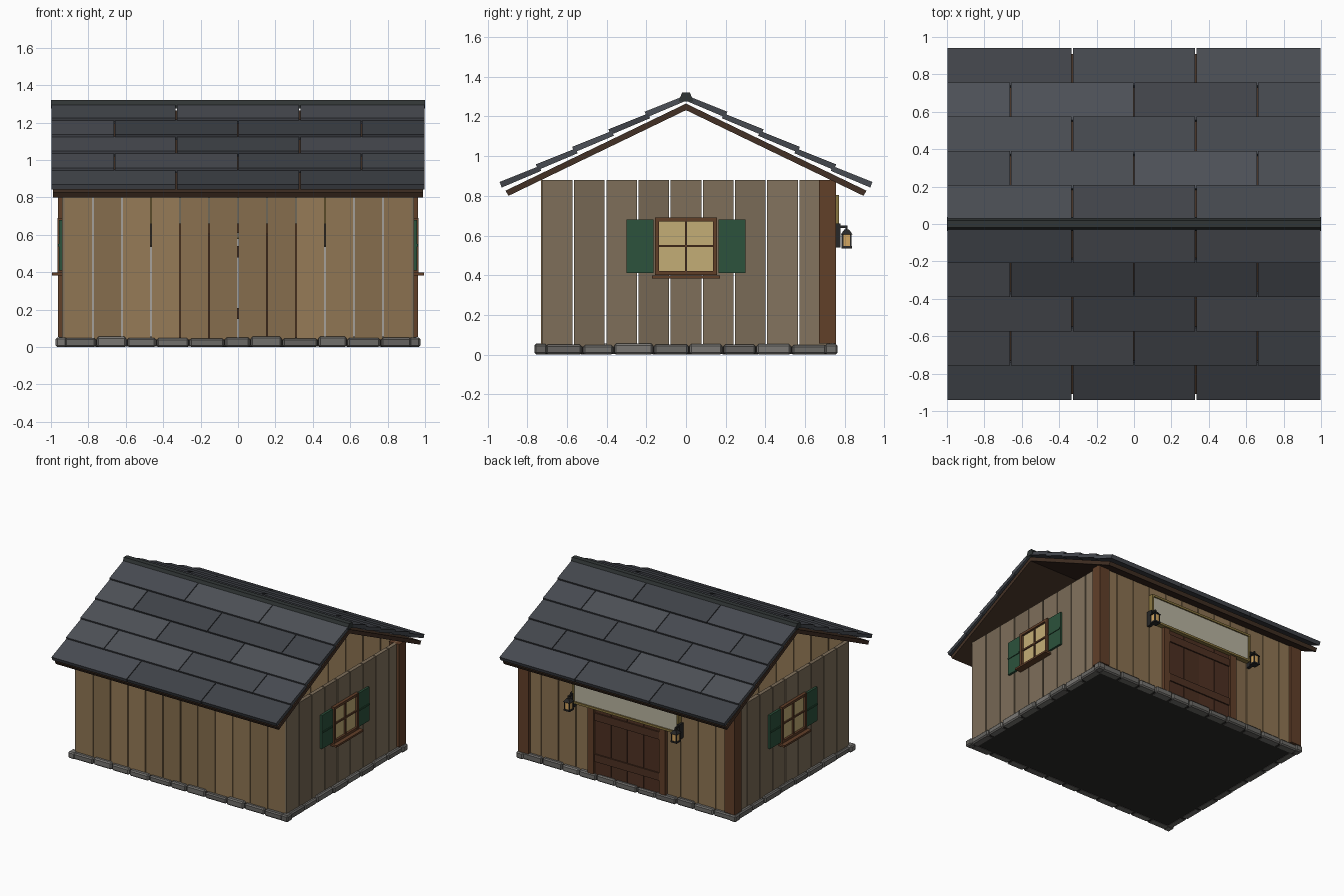
import bpy, bmesh, random
from mathutils import Vector

if "Cube" in bpy.data.objects:
    bpy.data.objects.remove(bpy.data.objects["Cube"])

random.seed(4)
mats = {}


def paint(obj, col, vary=0.0):
    # a few brightness steps per colour
    k = 1 + vary * random.choice((-1, -0.4, 0.2, 1))
    c = tuple(round(v * k, 4) for v in col)
    if c not in mats:
        mats[c] = bpy.data.materials.new("paint")
        mats[c].diffuse_color = (*c, 1)
    obj.data.materials.append(mats[c])


def finish(name, bm, col, vary):
    bmesh.ops.recalc_face_normals(bm, faces=bm.faces[:])
    me = bpy.data.meshes.new(name)
    bm.to_mesh(me)
    bm.free()
    ob = bpy.data.objects.new(name, me)
    bpy.context.collection.objects.link(ob)
    paint(ob, col, vary)
    return ob


def box(name, xs, ys, zs, col, vary=0.0, bevel=0.0, taper=1.0):
    bm = bmesh.new()
    bmesh.ops.create_cube(bm, size=1)
    lo = Vector((min(xs), min(ys), min(zs)))
    hi = Vector((max(xs), max(ys), max(zs)))
    mid, size = (lo + hi) / 2, hi - lo
    for v in bm.verts:
        t = taper if v.co.z > 0 else 1
        v.co = (mid.x + v.co.x * size.x * t, mid.y + v.co.y * size.y * t, mid.z + v.co.z * size.z)
    if bevel:
        bmesh.ops.bevel(bm, geom=bm.edges[:], offset=bevel, segments=1, affect='EDGES')
    return finish(name, bm, col, vary)


def prism(name, profile, x0, x1, col, vary=0.0):
    # (y, z) profile extruded along x
    bm = bmesh.new()
    f = bm.faces.new([bm.verts.new((x0, y, z)) for y, z in profile])
    r = bmesh.ops.extrude_face_region(bm, geom=[f], use_keep_orig=True)
    for v in r["geom"]:
        if isinstance(v, bmesh.types.BMVert):
            v.co.x = x1
    return finish(name, bm, col, vary)


WOOD, SIDE = (0.27, 0.175, 0.085), (0.205, 0.155, 0.10)
TRIM, DOOR, BOARD = (0.12, 0.05, 0.022), (0.075, 0.03, 0.016), (0.055, 0.03, 0.018)
SLATE, STONE, DARK = (0.062, 0.068, 0.08), (0.16, 0.155, 0.145), (0.02, 0.02, 0.02)
GREEN, GLASS = (0.025, 0.085, 0.045), (0.55, 0.42, 0.18)
GOLD, CREAM, AMBER = (0.25, 0.18, 0.05), (0.48, 0.45, 0.35), (0.65, 0.38, 0.12)

# floor
box("floor", (-.94, .94), (-.74, .74), (0.002, .04), (0.025, 0.023, 0.021))

# long plank walls
for side, name in ((-1, "front_plank"), (1, "back_plank")):
    for i in range(12):
        x = -.93 + i * .155
        box(name, (x + .003, x + .152), (side * .70, side * .73), (.04, .88), WOOD, .12)

# side plank walls
for sx in (-1, 1):
    for i in range(9):
        y = -.73 + i * 1.46 / 9
        box("side_plank", (sx * .91, sx * .94), (y + .004, y + .158), (.04, .88), SIDE, .12)


# foundation stones
def cuts(a, n):
    return [-a] + [-a + 2 * a * i / n + random.uniform(-.02, .02) for i in range(1, n)] + [a]


for s in (-1, 1):
    c = cuts(.93, 11)
    for a, b in zip(c, c[1:]):
        box("foundation_stone", (a + .003, b - .003), (s * .69, s * (.755 + random.uniform(0, .01))),
            (0, .045 + random.uniform(0, .012)), STONE, .2, .009)
    c = cuts(.71, 8)
    for a, b in zip(c, c[1:]):
        box("foundation_stone", (s * .90, s * (.96 + random.uniform(0, .01))), (a + .003, b - .003),
            (0, .045 + random.uniform(0, .012)), STONE, .2, .009)
    for t in (-1, 1):
        box("corner_stone", (s * .915, s * .975), (t * .70, t * .765), (0, .052), STONE, .2, .009)

# corner posts beside the door wall
for sx in (-1, 1):
    box("corner_post", (sx * .87, sx * .962), (.67, .757), (.055, .88), TRIM)

# roof boards, overlapping slates and ridge cap
for s in (-1, 1):
    prism("roof_board", [(0, 1.232), (0, 1.265), (s * .91, .826), (s * .895, .80)], -.99, .99, BOARD)
    for row in range(5):
        y, z = .94 - row * .183, .87 + row * .0885
        yi = max(y - .20, .012)
        zi = z + (y - yi) * .4
        prof = [(s * y, z), (s * yi, zi), (s * (yi - .01), zi - .024), (s * (y - .011), z - .028)]
        edges = [-1, -.33, .33, 1] if row % 2 == 0 else [-1, -.66, 0, .66, 1]
        for a, b in zip(edges, edges[1:]):
            prism("roof_slate", prof, a + .003, b - .003, SLATE, .18)
prism("ridge_cap", [(-.038, 1.275), (-.02, 1.32), (.02, 1.32), (.038, 1.275)], -1, 1, (.03, .036, .036))

# windows with sill, cross bars and shutters on both ends
for s in (-1, 1):
    def wbox(name, d0, d1, ys, zs, col):
        box(name, (s * d0, s * d1), ys, zs, col)
    wbox("window_glass", .935, .947, (-.14, .14), (.40, .68), GLASS)
    for t in (-1, 1):
        wbox("window_jamb", .93, .965, (t * .135, t * .157), (.40, .69), TRIM)
        wbox("shutter", .938, .957, (t * .165, t * .30), (.41, .68), GREEN)
        wbox("shutter_rail", .95, .963, (t * .168, t * .297), (.538, .55), GREEN)
    for z in (.40, .67):
        wbox("window_rail", .93, .964, (-.15, .15), (z, z + .02), TRIM)
    wbox("window_bar", .94, .958, (-.006, .006), (.41, .68), TRIM)
    wbox("window_bar", .94, .957, (-.14, .14), (.541, .553), TRIM)
    wbox("window_sill", .93, .995, (-.172, .172), (.383, .398), TRIM)

# double door on the back
for i in range(4):
    x = -.29 + i * .145
    box("door_plank", (x + .002, x + .143), (.72, .742), (.045, .61), DOOR, .08)
for z in (.15, .48):
    box("door_brace", (-.285, .285), (.735, .752), (z, z + .06), DOOR)
for s in (-1, 1):
    box("door_jamb", (s * .29, s * .345), (.72, .757), (.045, .61), TRIM)
box("door_lintel", (-.36, .36), (.72, .757), (.61, .66), TRIM)

# blank sign board with gilt frame
box("sign_board", (-.46, .46), (.73, .762), (.585, .797), CREAM)
for z in (.577, .788):
    box("sign_frame_rail", (-.47, .47), (.732, .772), (z, z + .017), GOLD)
for s in (-1, 1):
    box("sign_frame_end", (s * .454, s * .471), (.732, .771), (.58, .80), GOLD)

# lanterns on brackets
for s in (-1, 1):
    x, y = s * .475, .81
    box("lantern_plate", (x - .012, x + .012), (.73, .778), (.54, .66), DARK)
    box("lantern_arm", (x - .006, x + .006), (.74, .815), (.638, .65), DARK)
    box("lantern_hook", (x - .005, x + .005), (y - .005, y + .005), (.62, .645), DARK)
    box("lantern_hood", (x - .03, x + .03), (y - .03, y + .03), (.605, .63), DARK, taper=.4)
    box("lantern_glass", (x - .021, x + .021), (y - .021, y + .021), (.545, .606), AMBER)
    box("lantern_base", (x - .027, x + .027), (y - .027, y + .027), (.535, .547), DARK)
    for a in (-.021, .021):
        for b in (-.021, .021):
            box("lantern_post", (x + a - .004, x + a + .004), (y + b - .004, y + b + .004), (.54, .606), DARK)

for m in bpy.data.materials:
    if m.users and not m.is_grease_pencil:
        m.use_nodes = True
        m.node_tree.nodes["Principled BSDF"].inputs["Base Color"].default_value = m.diffuse_color
